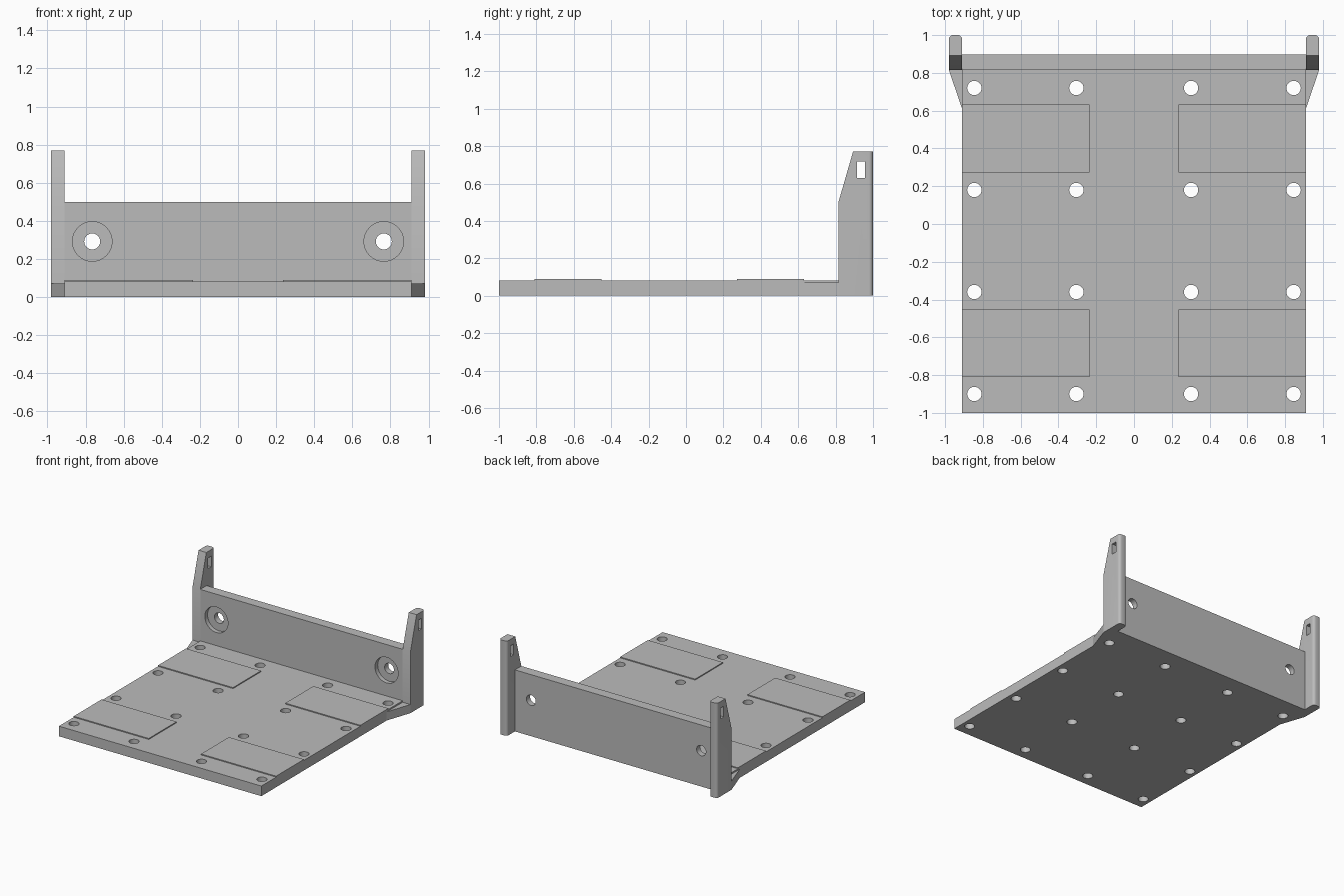
import bpy, bmesh, math
from mathutils import Matrix, Vector

if "Cube" in bpy.data.objects:
    bpy.data.objects.remove(bpy.data.objects["Cube"])

grey = bpy.data.materials.new("matte grey")
grey.diffuse_color = (0.5, 0.5, 0.5, 1)
grey.use_nodes = True
grey.node_tree.nodes["Principled BSDF"].inputs["Base Color"].default_value = grey.diffuse_color


def finish(name, bm):
    bmesh.ops.recalc_face_normals(bm, faces=bm.faces)
    me = bpy.data.meshes.new(name)
    bm.to_mesh(me)
    bm.free()
    me.materials.append(grey)
    ob = bpy.data.objects.new(name, me)
    bpy.context.collection.objects.link(ob)
    return ob


def prism(points, offset):
    """Extrude a closed 3D outline along an offset."""
    bm = bmesh.new()
    face = bm.faces.new([bm.verts.new(p) for p in points])
    new = bmesh.ops.extrude_face_region(bm, geom=[face])["geom"]
    bmesh.ops.translate(bm, vec=offset, verts=[v for v in new if isinstance(v, bmesh.types.BMVert)])
    return bm


def box(x0, x1, y0, y1, z0, z1):
    return prism([(x0, y0, z0), (x1, y0, z0), (x1, y1, z0), (x0, y1, z0)], (0, 0, z1 - z0))


def cylinders(name, centres, radius, depth, rot=Matrix()):
    bm = bmesh.new()
    for c in centres:
        bmesh.ops.create_cone(bm, cap_ends=True, segments=32, radius1=radius, radius2=radius,
                              depth=depth, matrix=Matrix.Translation(c) @ rot)
    return finish(name, bm)


def cut(ob, cutters):
    for c in cutters:
        mod = ob.modifiers.new("cut", 'BOOLEAN')
        mod.operation, mod.solver, mod.object = 'DIFFERENCE', 'EXACT', c
    bpy.context.view_layer.update()
    dg = bpy.context.evaluated_depsgraph_get()
    me = bpy.data.meshes.new_from_object(ob.evaluated_get(dg))
    ob.modifiers.clear()
    ob.data = me
    for c in cutters:
        bpy.data.objects.remove(c)


def smooth(ob):
    bpy.ops.object.select_all(action='DESELECT')
    ob.select_set(True)
    bpy.context.view_layer.objects.active = ob
    bpy.ops.object.shade_smooth_by_angle(angle=math.radians(30))


# Base plate with a grid of screw holes
base = finish("base_plate", box(-0.91, 0.91, -1, 0.815, 0, 0.082))
holes = [(x, y, 0.04) for x in (-0.845, -0.305, 0.302, 0.845) for y in (-0.9, -0.36, 0.18, 0.72)]
cut(base, [cylinders("screw_cutter", holes, 0.038, 0.3)])
smooth(base)

# Back wall with two counterbored holes
wall = finish("back_wall", box(-0.91, 0.91, 0.815, 0.897, 0, 0.5))
turn = Matrix.Rotation(math.pi / 2, 4, 'X')
cut(wall, [cylinders("bore_cutter", [(s * 0.765, 0.815, 0.292) for s in (-1, 1)], 0.104, 0.07, turn),
           cylinders("through_cutter", [(s * 0.765, 0.85, 0.292) for s in (-1, 1)], 0.042, 0.4, turn)])
smooth(wall)

for s, side in ((-1, "left"), (1, "right")):
    # Slightly raised pads on the plate
    for y0, y1, place in ((-0.81, -0.453, "front"), (0.272, 0.632, "rear")):
        x0, x1 = sorted((s * 0.235, s * 0.91))
        finish(f"{side}_{place}_pad", box(x0, x1, y0, y1, 0.082, 0.09))

    # Upright post with sloped front, rounded back edges and a slot
    outline = [(0.815, 0), (1, 0), (1, 0.77), (0.893, 0.77), (0.815, 0.5)]
    bm = prism([(s * 0.91, y, z) for y, z in outline], (s * 0.07, 0, 0))
    edges = [e for e in bm.edges if all(v.co.y > 0.99 for v in e.verts)
             and abs(e.verts[0].co.z - e.verts[1].co.z) > 0.5]
    bmesh.ops.bevel(bm, geom=edges, offset=0.022, segments=5, profile=0.5, affect='EDGES')
    post = finish(f"{side}_post", bm)
    x0, x1 = sorted((s * 0.85, s * 1.05))
    cut(post, [finish("slot_cutter", box(x0, x1, 0.915, 0.957, 0.63, 0.717))])
    smooth(post)

    # Tapered gusset joining the plate to the post
    finish(f"{side}_gusset", prism([(s * 0.91, 0.61, 0), (s * 0.98, 0.815, 0), (s * 0.91, 0.815, 0)],
                                   (0, 0, 0.07)))
